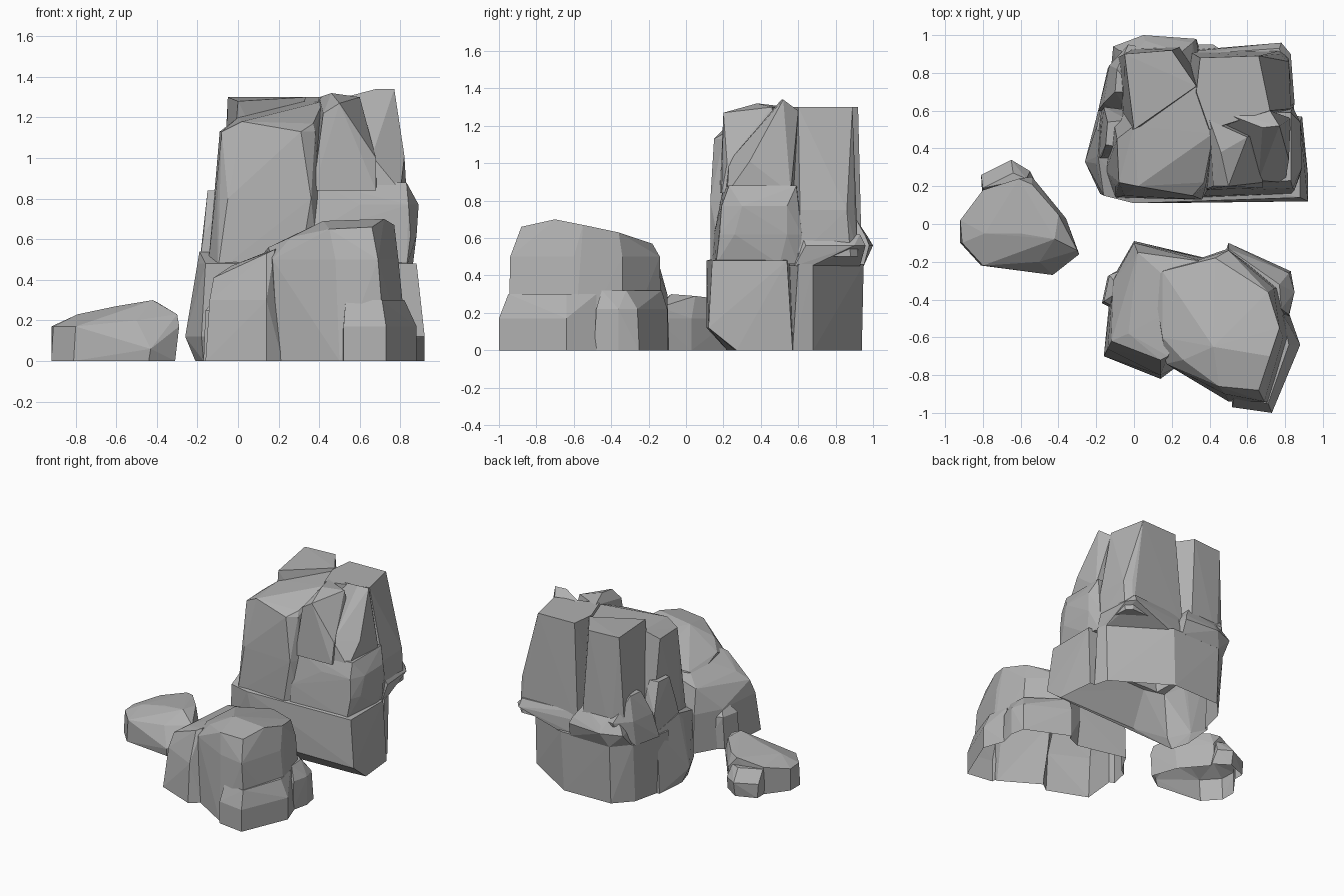
import bpy
import bmesh

default_cube = bpy.data.objects.get("Cube")
if default_cube:
    bpy.data.objects.remove(default_cube, do_unlink=True)

stone = bpy.data.materials.new("grey_stone")
stone.use_nodes = True
stone_colour = (0.44, 0.44, 0.44, 1)
stone.diffuse_color = stone_colour
stone.node_tree.nodes["Principled BSDF"].inputs["Base Color"].default_value = stone_colour


def ring(height, *outline):
    """Points of one horizontal outline."""
    return [(x, y, height) for x, y in outline]


def chunk(name, *points):
    """One faceted block: the convex hull of its corner points."""
    bm = bmesh.new()
    for point in points:
        bm.verts.new(point)
    hull = bmesh.ops.convex_hull(bm, input=bm.verts[:])
    loose = set(hull["geom_interior"]) | set(hull["geom_unused"])
    bmesh.ops.delete(bm, geom=[v for v in loose if isinstance(v, bmesh.types.BMVert)], context='VERTS')
    bmesh.ops.recalc_face_normals(bm, faces=bm.faces[:])
    mesh = bpy.data.meshes.new(name)
    bm.to_mesh(mesh)
    bm.free()
    mesh.materials.append(stone)
    block = bpy.data.objects.new(name, mesh)
    bpy.context.scene.collection.objects.link(block)
    return block


def rock(name, first, *others):
    """Fuse blocks into a single rock that is open underneath."""
    first.name = name
    for block in others:
        union = first.modifiers.new("fuse", 'BOOLEAN')
        union.operation = 'UNION'
        union.solver = 'EXACT'
        union.object = block
    bpy.context.view_layer.update()
    fused = bpy.data.meshes.new_from_object(first.evaluated_get(bpy.context.evaluated_depsgraph_get()))
    first.modifiers.clear()
    first.data = fused
    for block in others:
        bpy.data.objects.remove(block, do_unlink=True)
    bm = bmesh.new()
    bm.from_mesh(fused)
    underside = [f for f in bm.faces if all(abs(v.co.z) < 0.001 for v in f.verts)]
    bmesh.ops.delete(bm, geom=underside, context='FACES')
    for face in bm.faces:
        face.smooth = False
        face.material_index = 0
    bm.to_mesh(fused)
    bm.free()


# Small boulder with a low lump at its back
boulder_body = chunk(
    "boulder_body",
    *ring(0, (-.92, .02), (-.92, -.1), (-.81, -.22), (-.44, -.26), (-.31, -.17), (-.38, .03), (-.56, .24), (-.8, .18)),
    *ring(.17, (-.92, .02), (-.91, -.1), (-.8, -.22), (-.29, -.16), (-.36, .03), (-.54, .25)),
    (-.8, .18, .21), (-.5, -.2, .2), (-.43, -.27, .06), (-.3, -.14, .23), (-.79, -.05, .23),
    (-.61, .24, .26), (-.54, .21, .27), (-.4, .05, .29), (-.42, -.08, .3), (-.6, -.05, .27))
boulder_lump = chunk(
    "boulder_lump",
    *ring(0, (-.8, .1), (-.8, .26), (-.65, .32), (-.53, .24), (-.6, .1)),
    *ring(.11, (-.81, .26), (-.65, .34), (-.55, .28)),
    *ring(.2, (-.8, .19), (-.64, .27), (-.57, .24)))
rock("small_boulder", boulder_body, boulder_lump)

# Front rock: main mass, sloping left shoulder, low skirts
front_mass = chunk(
    "front_mass",
    *ring(0, (.2, -.76), (.5, -.94), (.73, -.95), (.84, -.6), (.78, -.34), (.5, -.13), (.36, -.2), (.1, -.3)),
    *ring(.5, (.17, -.74), (.48, -.9), (.69, -.94), (.79, -.6), (.74, -.34), (.5, -.14), (.1, -.3)),
    (.26, -.72, .61), (.45, -.86, .65), (.66, -.88, .66), (.42, -.65, .69), (.72, -.7, .7),
    (.77, -.55, .67), (.71, -.36, .63), (.43, -.18, .57), (.15, -.25, .54), (.15, -.6, .56))
front_shoulder = chunk(
    "front_shoulder",
    *ring(0, (-.16, -.7), (.14, -.82), (.22, -.76), (.4, -.3), (.38, -.18), (0, -.09), (-.12, -.3), (-.12, -.5)),
    *ring(.3, (-.14, -.66), (.14, -.8), (.36, -.18), (0, -.1), (-.11, -.3)),
    (-.12, -.62, .41), (-.03, -.58, .47), (.14, -.72, .53), (.18, -.7, .55),
    (.02, -.15, .48), (.38, -.2, .55), (.3, -.4, .6))
front_side_lump = chunk(
    "front_side_lump",
    *ring(0, (-.17, -.42), (-.14, -.28), (0, -.2), (0, -.5)),
    *ring(.25, (-.16, -.41), (-.13, -.27), (0, -.22), (0, -.5)), (-.07, -.35, .36))
front_skirt = chunk(
    "front_skirt",
    *ring(0, (.52, -.97), (.73, -1), (.88, -.64), (.82, -.47), (.5, -.6)),
    *ring(.17, (.52, -.97), (.73, -1), (.88, -.64)),
    *ring(.3, (.53, -.92), (.71, -.95), (.82, -.64), (.79, -.48)))
front_corner = chunk(
    "front_corner",
    *ring(0, (.82, -.49), (.85, -.36), (.83, -.25), (.5, -.1), (.4, -.4)),
    *ring(.22, (.82, -.48), (.85, -.36), (.82, -.26), (.5, -.1), (.42, -.4)),
    *ring(.32, (.78, -.45), (.77, -.32), (.5, -.13)))
rock("front_rock", front_mass, front_shoulder, front_side_lump, front_skirt, front_corner)

# Tall rock: two base blocks and a broken ledge
base_front = chunk(
    "base_front",
    *ring(0, (-.21, .35), (-.17, .22), (.8, .26), (.92, .27), (.89, .57), (-.19, .6)),
    *ring(.12, (-.26, .33), (-.18, .16), (.1, .11), (.92, .12)),
    *ring(.48, (-.2, .32), (-.16, .15), (0, .11), (.88, .14), (.88, .54), (-.17, .6)),
    (-.19, .36, .54))
base_back = chunk(
    "base_back",
    *ring(0, (-.19, .5), (-.12, .8), (0, .93), (.4, .94), (.82, .68), (.85, .57), (0, .4)),
    *ring(.46, (-.2, .5), (-.13, .84), (0, .95), (.42, .95), (.83, .68), (.85, .6), (0, .4)))
back_ledge = chunk(
    "back_ledge",
    *ring(.45, (-.12, .84), (0, .95), (.34, .95), (.4, .5), (0, .4)),
    *ring(.56, (-.11, .94), (.05, 1), (.33, .98), (.4, .5), (0, .4)),
    *ring(.61, (-.08, .92), (.06, .97), (.31, .96)),
    *ring(.7, (0, .9), (.25, .91), (.3, .6)))
corner_ledge = chunk(
    "corner_ledge",
    *ring(.45, (.3, .92), (.45, .93), (.83, .67), (.84, .58), (.3, .5)),
    *ring(.56, (.36, .92), (.78, .96), (.83, .9), (.85, .64), (.3, .5)),
    *ring(.62, (.34, .9), (.77, .93), (.82, .62), (.3, .5)))

# Tall rock: towers
front_tower = chunk(
    "front_tower",
    *ring(.44, (-.15, .28), (-.1, .14), (.3, .13), (.4, .2), (.4, .6), (-.12, .6)),
    *ring(.8, (-.1, .2), (-.05, .15), (.36, .13), (.4, .2), (-.1, .5)),
    *ring(1.13, (-.08, .22), (-.09, .45), (.31, .15), (.38, .2)),
    (.02, .2, 1.18), (.37, .22, 1.17), (0, .52, 1.2), (.33, .73, 1.28), (.42, .48, 1.28))
back_tower = chunk(
    "back_tower",
    *ring(.5, (-.09, .88), (0, .93), (.25, .94), (.4, .7), (-.06, .5)),
    *ring(1.3, (-.05, .9), (.2, .92), (.33, .73)), (0, .5, 1.28))
corner_tower = chunk(
    "corner_tower",
    *ring(.5, (.25, .6), (.3, .91), (.78, .92), (.82, .88), (.84, .6)),
    *ring(.75, (.33, .89), (.77, .9), (.82, .86), (.83, .61)),
    *ring(1.3, (.33, .7), (.35, .88), (.66, .89), (.72, .6), (.4, .5)))
side_bulge = chunk(
    "side_bulge",
    *ring(.46, (.35, .14), (.83, .16), (.86, .5), (.83, .6), (.35, .6)),
    *ring(.62, (.36, .15), (.85, .18), (.88, .26), (.88, .54), (.84, .62)),
    *ring(.77, (.6, .18), (.84, .19), (.89, .3), (.88, .54)),
    *ring(.88, (.4, .2), (.83, .23), (.83, .59), (.4, .6)))
peak_front = chunk(
    "peak_front",
    *ring(.84, (.37, .18), (.68, .19), (.7, .5), (.38, .5)),
    (.68, .22, 1), (.42, .2, 1.22), (.5, .2, 1.27), (.46, .38, 1.32), (.6, .46, 1.3), (.4, .55, 1.3))
peak_back = chunk(
    "peak_back",
    *ring(.84, (.5, .2), (.8, .22), (.83, .56), (.5, .6)),
    *ring(1.01, (.66, .23), (.82, .34)),
    *ring(1.34, (.68, .51), (.77, .52)),
    (.72, .6, 1.28), (.45, .6, 1.28))

# Tall rock: broken lumps on the left side
upper_lump = chunk(
    "upper_lump",
    *ring(.48, (-.19, .34), (-.17, .6), (0, .6), (0, .35)),
    *ring(.62, (-.17, .36), (-.16, .62), (0, .6)),
    *ring(.84, (-.15, .42), (-.14, .54), (-.03, .55), (-.04, .4)))
lower_lump = chunk(
    "lower_lump",
    *ring(.45, (-.19, .6), (-.14, .82), (0, .9), (0, .55)),
    *ring(.64, (-.16, .64), (-.13, .84), (-.03, .95), (.08, .93)),
    *ring(.82, (-.1, .7), (-.09, .82), (0, .7)))
rock("tall_rock", base_front, base_back, back_ledge, corner_ledge, front_tower, back_tower,
     corner_tower, side_bulge, peak_front, peak_back, upper_lump, lower_lump)
